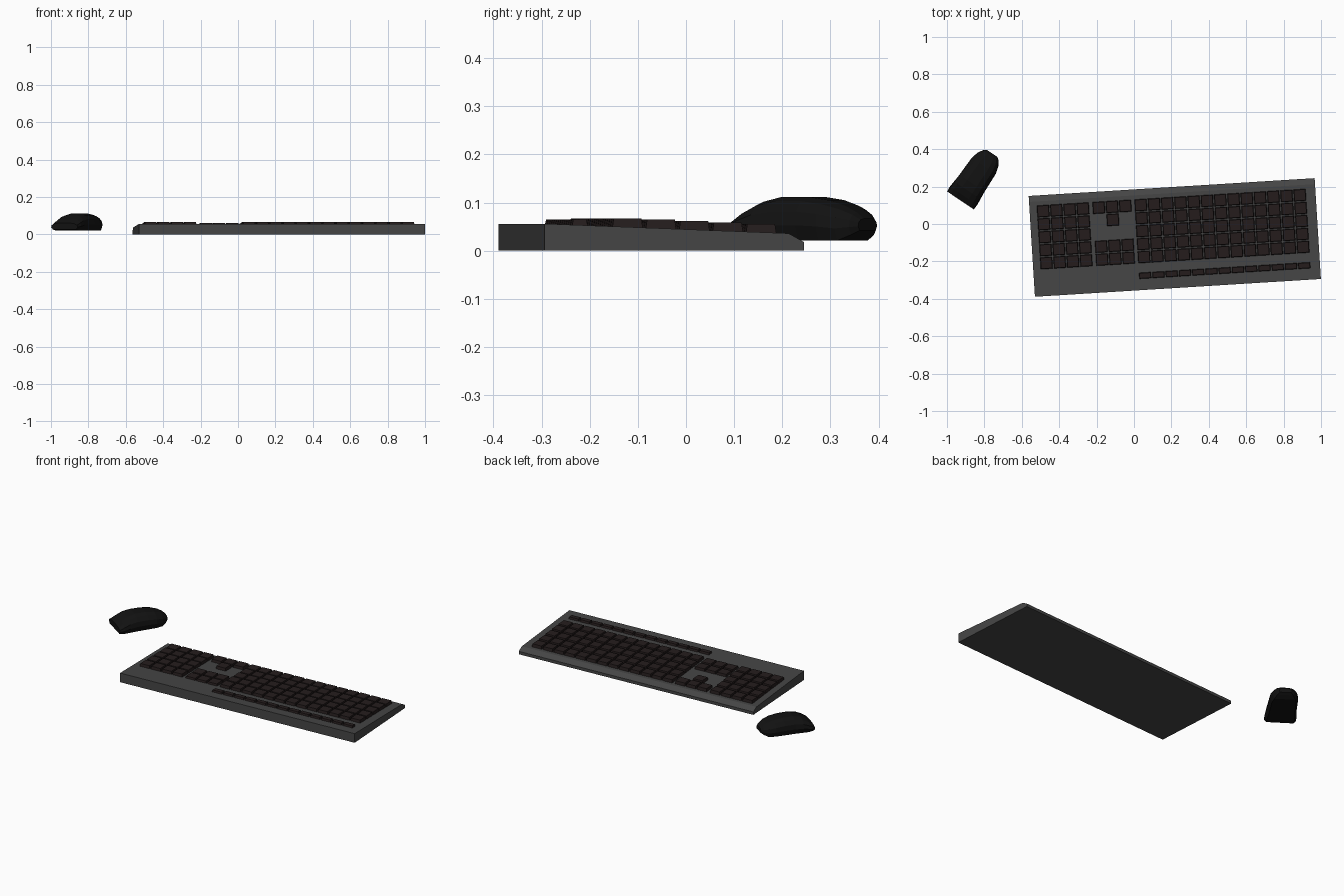
import bpy, bmesh, math
from mathutils import Matrix

if "Cube" in bpy.data.objects:
    bpy.data.objects.remove(bpy.data.objects["Cube"])


def material(name, rgb):
    m = bpy.data.materials.new(name)
    m.diffuse_color = (*rgb, 1)
    m.use_nodes = True
    m.node_tree.nodes["Principled BSDF"].inputs["Base Color"].default_value = m.diffuse_color
    return m


def make_object(name, bm, mat, matrix):
    bmesh.ops.recalc_face_normals(bm, faces=bm.faces[:])
    me = bpy.data.meshes.new(name)
    bm.to_mesh(me)
    bm.free()
    me.materials.append(mat)
    ob = bpy.data.objects.new(name, me)
    ob.matrix_world = matrix
    bpy.context.collection.objects.link(ob)
    return ob


def loft(bm, rings):
    rows = [[bm.verts.new(p) for p in r] for r in rings]
    n = len(rows[0])
    for a, b in zip(rows, rows[1:]):
        for i in range(n):
            j = (i + 1) % n
            bm.faces.new((a[i], a[j], b[j], b[i]))
    bm.faces.new(rows[0])
    bm.faces.new(rows[-1])


case_mat = material("case_grey", (0.06, 0.06, 0.06))
key_mat = material("key_dark", (0.018, 0.012, 0.012))
mouse_mat = material("mouse_black", (0.006, 0.006, 0.006))

KB = Matrix.Translation((0.218, -0.072, 0)) @ Matrix.Rotation(math.radians(3.56), 4, 'Z')

# keyboard case: wedge profile swept along its length
HW = 0.766
profile = [(-0.27, 0), (0.27, 0), (0.27, 0.018), (0.238, 0.036), (-0.27, 0.056)]
bm = bmesh.new()
loft(bm, [[(x, y, z) for y, z in profile] for x in (-HW, HW)])
make_object("keyboard_case", bm, case_mat, KB)

PITCH = 0.071
ROW = 0.0695
TOP_V = 0.219
ROW_TOPS = [0.055, 0.0585, 0.062, 0.065, 0.067]


def surface(v):
    return 0.056 - 0.02 * (v + 0.27) / 0.508


def key(bm, u, v, w, d, top):
    # tapered key cap, sunk slightly into the case
    def ring(k, lift):
        return [(u + sx * (w / 2 - k), v + sy * (d / 2 - k), lift if lift else surface(v + sy * d / 2) - 0.002)
                for sx, sy in ((-1, -1), (1, -1), (1, 1), (-1, 1))]
    loft(bm, [ring(0, None), ring(0.003, top)])


def key_block(name, u0, cells, drop=0.0):
    bm = bmesh.new()
    for c, r in cells:
        key(bm, u0 + (c + 0.5) * PITCH, TOP_V - (r + 0.5) * ROW,
            PITCH - 0.006, ROW - 0.006, ROW_TOPS[r] - drop)
    make_object(name, bm, key_mat, KB)


# key groups
key_block("main_keys", -0.206, [(c, r) for c in range(13) for r in range(5)])
key_block("number_pad_keys", -0.729, [(c, r) for c in range(4) for r in range(5)])
key_block("arrow_keys", -0.431, [(0, 0), (1, 0), (2, 0), (1, 1)])
key_block("navigation_keys", -0.431, [(c, r) for c in range(3) for r in (3, 4)], 0.005)

# thin function row
bm = bmesh.new()
for c in range(13):
    key(bm, -0.206 + (c + 0.5) * PITCH, -0.193, PITCH - 0.006, 0.033, 0.065)
make_object("function_keys", bm, key_mat, KB)

# mouse body: lofted cross-sections (distance, half width, bottom, top)
stations = [(0.0, 0.086, 0.026, 0.061), (0.03, 0.088, 0.021, 0.083), (0.065, 0.085, 0.021, 0.102),
            (0.11, 0.081, 0.021, 0.112), (0.175, 0.079, 0.021, 0.112), (0.225, 0.077, 0.021, 0.105),
            (0.265, 0.066, 0.021, 0.093), (0.290, 0.050, 0.033, 0.079), (0.303, 0.035, 0.042, 0.067)]
half = [(0.86, 0.0), (1.0, 0.35), (0.95, 0.66), (0.72, 0.9), (0.38, 1.0)]
section = half + [(-s, h) for s, h in reversed(half)]
bm = bmesh.new()
loft(bm, [[(t, s * w, b + h * (top - b)) for s, h in section] for t, w, b, top in stations])
MOUSE = Matrix.Translation((-0.928, 0.126, 0)) @ Matrix.Rotation(math.radians(56), 4, 'Z')
make_object("mouse_body", bm, mouse_mat, MOUSE)
